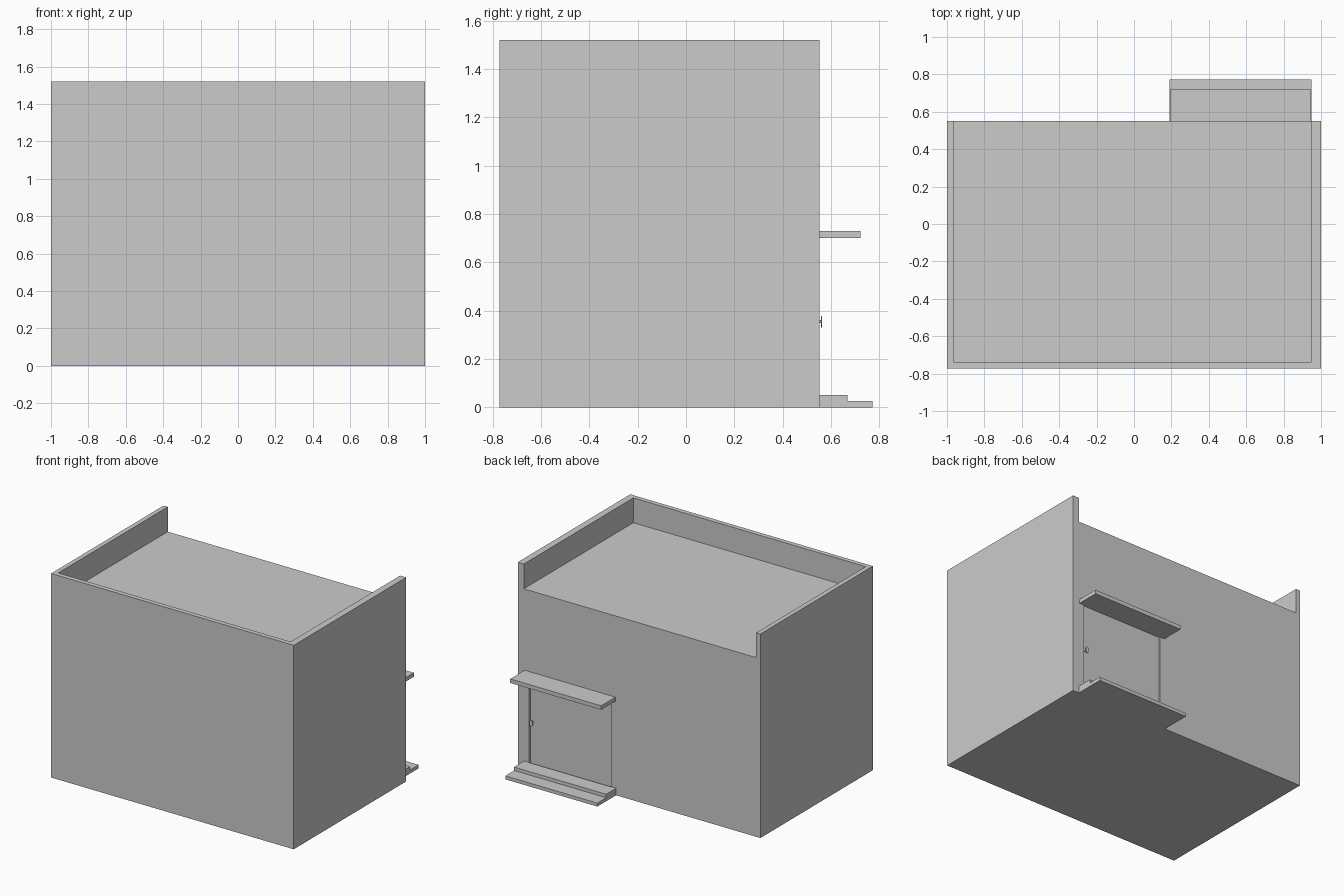
import bpy, math

if "Cube" in bpy.data.objects:
    bpy.data.objects.remove(bpy.data.objects["Cube"])


def box(name, x0, x1, y0, y1, z0, z1):
    bpy.ops.mesh.primitive_cube_add(size=1)
    ob = bpy.context.object
    ob.name = ob.data.name = name
    size = (x1 - x0, y1 - y0, z1 - z0)
    centre = ((x0 + x1) / 2, (y0 + y1) / 2, (z0 + z1) / 2)
    for v in ob.data.vertices:
        v.co = [v.co[i] * size[i] + centre[i] for i in range(3)]
    return ob


def cut(target, cutter):
    mod = target.modifiers.new("cut", 'BOOLEAN')
    mod.operation = 'DIFFERENCE'
    mod.solver = 'EXACT'
    mod.object = cutter
    bpy.context.view_layer.objects.active = target
    bpy.ops.object.modifier_apply(modifier=mod.name)
    bpy.data.objects.remove(cutter, do_unlink=True)


def disc(name, radius, x, y0, y1, z, sides, squash=1.0):
    bpy.ops.mesh.primitive_cylinder_add(
        vertices=sides, radius=radius, depth=y1 - y0,
        location=(x, (y0 + y1) / 2, z), rotation=(math.pi / 2, 0, 0))
    ob = bpy.context.object
    ob.name = ob.data.name = name
    ob.scale.x = squash
    return ob


BACK = 0.552            # back wall plane
ROOF = 1.335            # flat roof height inside the parapet
DOOR_L, DOOR_R = 0.232, 0.906

# Building block with a roof terrace open to the back and a door recess
body = box("building", -1, 1, -0.772, BACK, 0, 1.52)
cut(body, box("roof_cutter", -0.965, 0.95, -0.737, 0.8, ROOF, 1.8))
cut(body, box("door_cutter", DOOR_L, DOOR_R, BACK - 0.04, 0.8, 0.04, 0.705))

# Door panel set slightly back from the wall
box("door", DOOR_L, DOOR_R, BACK - 0.04, BACK - 0.015, 0.04, 0.705)

# Door handle: stem and round knob
disc("handle_stem", 0.006, 0.883, BACK - 0.02, 0.56, 0.355, 12)
disc("handle_knob", 0.024, 0.883, 0.558, 0.563, 0.355, 16, 0.6)

# Canopy over the door
box("canopy", 0.195, 0.944, BACK - 0.005, 0.721, 0.70, 0.73)

# Two entrance steps
box("lower_step", 0.19, 0.949, BACK, 0.772, 0, 0.026)
box("upper_step", 0.19, 0.949, BACK, 0.668, 0.026, 0.052)
